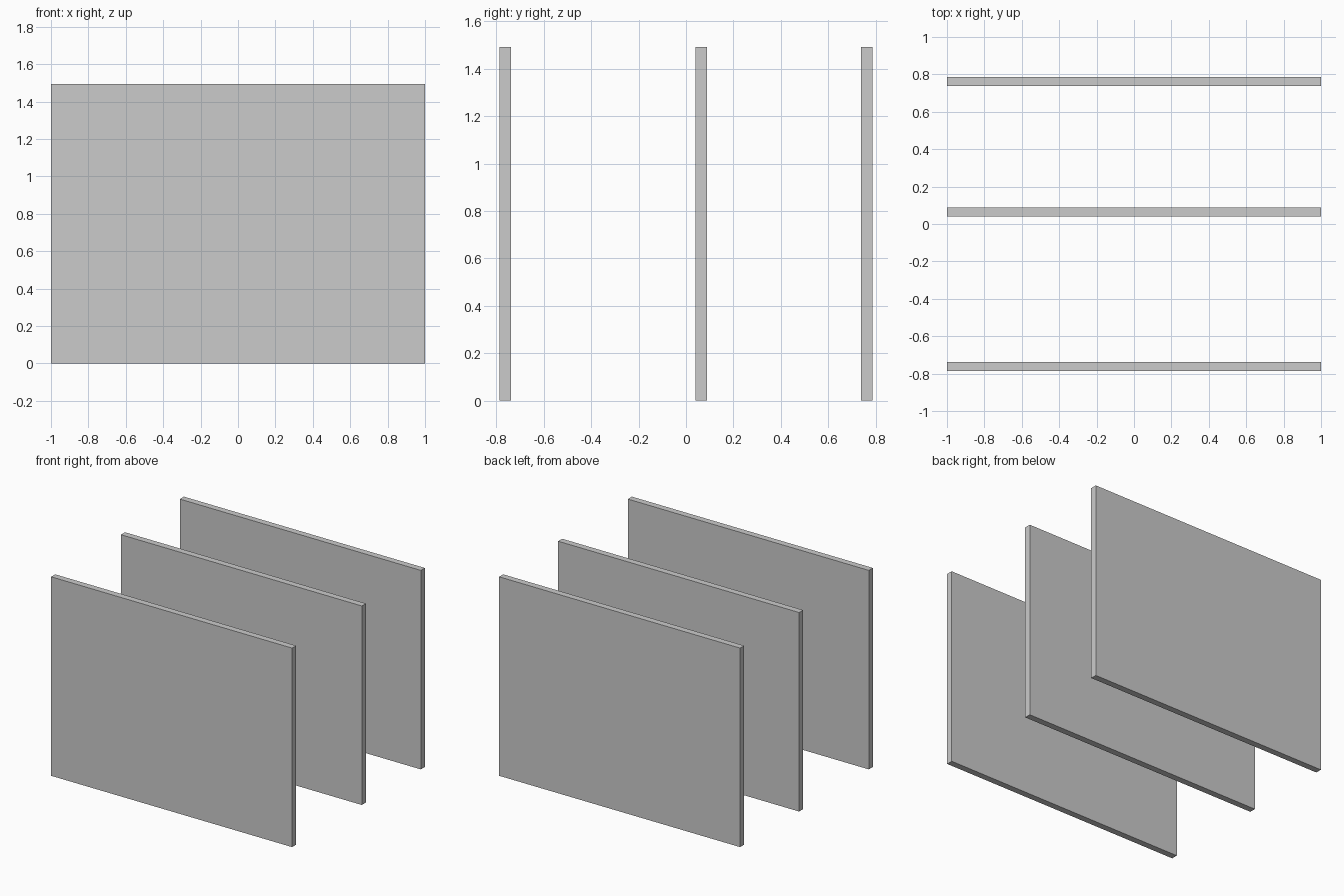
import bpy

if "Cube" in bpy.data.objects:
    bpy.data.objects.remove(bpy.data.objects["Cube"])

WIDTH, THICKNESS, HEIGHT = 2.0, 0.048, 1.493


def panel(name, y):
    """Upright rectangular board standing on the ground at depth y."""
    bpy.ops.mesh.primitive_cube_add(size=1, location=(0, y, HEIGHT / 2))
    obj = bpy.context.object
    obj.name = name
    obj.scale = (WIDTH, THICKNESS, HEIGHT)
    bpy.ops.object.transform_apply(location=False, rotation=False, scale=True)
    return obj


# Three parallel boards, the middle one set slightly back of centre
for name, y in (("front_panel", -0.763), ("middle_panel", 0.064), ("back_panel", 0.763)):
    panel(name, y)
